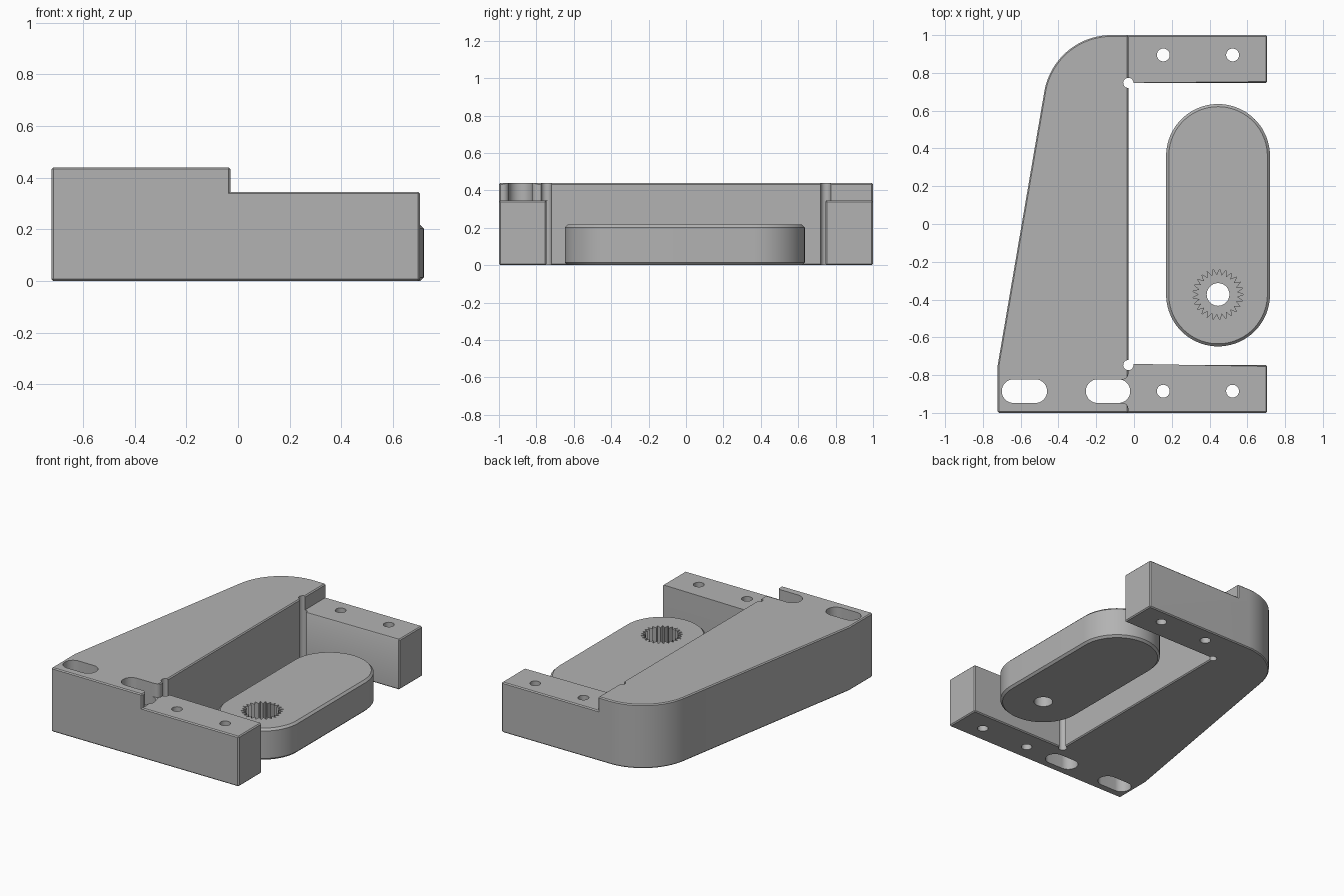
import bpy, bmesh
from math import sin, cos, pi, radians

cube = bpy.data.objects.get("Cube")
if cube:
    bpy.data.objects.remove(cube, do_unlink=True)

grey = bpy.data.materials.new("plain grey")
grey.use_nodes = True
grey.diffuse_color = (0.45, 0.45, 0.45, 1)
grey.node_tree.nodes["Principled BSDF"].inputs["Base Color"].default_value = grey.diffuse_color


def arc(cx, cy, r, start, end, n=24):
    angles = [radians(start + (end - start) * i / n) for i in range(n + 1)]
    return [(cx + r * cos(a), cy + r * sin(a)) for a in angles]


def circle(cx, cy, r, n=40):
    return arc(cx, cy, r, 0, 360, n)[:-1]


def slot(x0, x1, cy, r):
    return arc(x1 - r, cy, r, -90, 90) + arc(x0 + r, cy, r, 90, 270)


def to_object(bm, name):
    bmesh.ops.recalc_face_normals(bm, faces=bm.faces)
    mesh = bpy.data.meshes.new(name)
    bm.to_mesh(mesh)
    bm.free()
    mesh.materials.append(grey)
    ob = bpy.data.objects.new(name, mesh)
    bpy.context.collection.objects.link(ob)
    return ob


def raise_faces(bm, faces, height):
    out = bmesh.ops.extrude_face_region(bm, geom=faces)["geom"]
    verts = [g for g in out if isinstance(g, bmesh.types.BMVert)]
    bmesh.ops.translate(bm, verts=verts, vec=(0, 0, height))
    return [g for g in out if isinstance(g, bmesh.types.BMFace)]


def prism(name, points, z0, z1):
    bm = bmesh.new()
    face = bm.faces.new([bm.verts.new((x, y, z0)) for x, y in points])
    raise_faces(bm, [face], z1 - z0)
    return to_object(bm, name)


def apply(ob, mod):
    bpy.context.view_layer.objects.active = ob
    bpy.ops.object.modifier_apply(modifier=mod.name)


def chamfer(ob, width):
    mod = ob.modifiers.new("chamfer", "BEVEL")
    mod.width = width
    mod.segments = 1
    mod.limit_method = "ANGLE"
    mod.angle_limit = radians(40)
    apply(ob, mod)


def cut(ob, points, z0=-0.1, z1=0.6):
    cutter = prism("cutter", points, z0, z1)
    cutter.hide_render = True
    mod = ob.modifiers.new("cut", "BOOLEAN")
    mod.operation = "DIFFERENCE"
    mod.solver = "EXACT"
    mod.object = cutter
    apply(ob, mod)
    bpy.data.objects.remove(cutter, do_unlink=True)


def smooth(ob):
    bpy.ops.object.select_all(action="DESELECT")
    ob.select_set(True)
    bpy.context.view_layer.objects.active = ob
    bpy.ops.object.shade_smooth_by_angle(angle=radians(30))


# Bracket: tapered body with two lower arms
WALL, ARM_END, ARM_IN = -0.03, 0.705, 0.747
BODY_TOP, ARM_TOP = 0.44, 0.345
outline = [(-0.722, -1), (WALL, -1), (WALL, -ARM_IN), (WALL, ARM_IN), (WALL, 1)]
outline += arc(-0.12, 0.64, 0.36, 90, 170.4) + [(-0.722, -0.75)]
bm = bmesh.new()
ring = [bm.verts.new((x, y, 0)) for x, y in outline]
plan = [bm.faces.new(ring)]
for inner, outer in ((ring[2], ring[1]), (ring[3], ring[4])):
    ends = [bm.verts.new((ARM_END, v.co.y, 0)) for v in (outer, inner)]
    plan.append(bm.faces.new([inner, outer] + ends))
tops = raise_faces(bm, plan, ARM_TOP)
body_top = min(tops, key=lambda f: f.calc_center_median().x)
raise_faces(bm, [body_top], BODY_TOP - ARM_TOP)
bmesh.ops.recalc_face_normals(bm, faces=bm.faces)
bmesh.ops.dissolve_limit(bm, angle_limit=radians(0.5), verts=bm.verts, edges=bm.edges)
bracket = to_object(bm, "bracket")
chamfer(bracket, 0.007)

# Corner reliefs and screw holes
for side in (-1, 1):
    cut(bracket, circle(WALL, side * ARM_IN, 0.027))
    for x in (0.155, 0.522):
        cut(bracket, circle(x, 0.005 + side * 0.89, 0.034))

# Adjusting slots, the inner one opening through the step with rounded lips
SLOT_Y, SLOT_R, LIP = -0.885, 0.0625, 0.03
cut(bracket, slot(-0.70, -0.46, SLOT_Y, SLOT_R))
cut(bracket, slot(-0.255, -0.02, SLOT_Y, SLOT_R))
edge = SLOT_R + LIP
upper = arc(WALL - LIP, SLOT_Y + edge, LIP, 0, -90, 8) + [(-0.09, SLOT_Y + SLOT_R)]
upper = [(-0.015, SLOT_Y + edge)] + upper
lower = [(x, 2 * SLOT_Y - y) for x, y in reversed(upper)]
cut(bracket, upper + lower, ARM_TOP + 0.001)
smooth(bracket)

# Lever pad with toothed socket
PX, PY, PR = 0.445, -0.373, 0.275
pad = prism("lever_pad", arc(PX, 0.36, PR, 0, 180, 40) + arc(PX, PY, PR, 180, 360, 40), 0, 0.217)
chamfer(pad, 0.014)
TEETH = 25
star = []
for i in range(2 * TEETH):
    r, a = (0.135, 0.102)[i % 2], pi * i / TEETH
    star.append((PX + r * cos(a), PY + r * sin(a)))
cut(pad, star, 0.09)
cut(pad, circle(PX, PY, 0.06))
smooth(pad)
